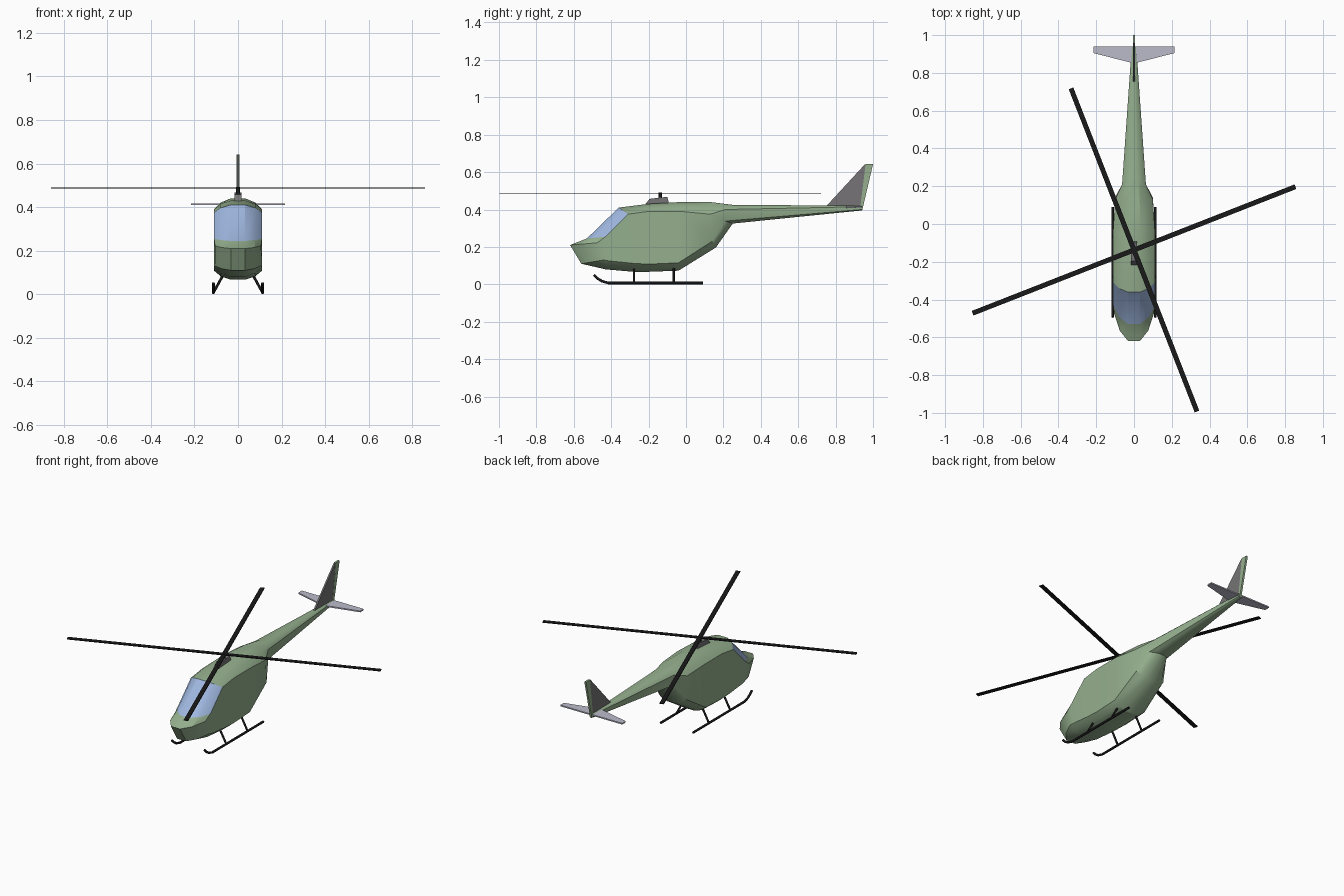
import bpy, bmesh, math
from mathutils import Vector, Matrix

if "Cube" in bpy.data.objects:
    bpy.data.objects.remove(bpy.data.objects["Cube"])


def material(name, rgb):
    m = bpy.data.materials.new(name)
    m.diffuse_color = (*rgb, 1)
    m.use_nodes = True
    m.node_tree.nodes["Principled BSDF"].inputs["Base Color"].default_value = m.diffuse_color
    return m


GREEN = material("body_green", (0.30, 0.43, 0.27))
GLASS = material("glass_blue", (0.35, 0.48, 0.75))
BLACK = material("black", (0.01, 0.01, 0.01))
DARK = material("dark_grey", (0.18, 0.175, 0.18))
PALE = material("pale_grey", (0.50, 0.50, 0.60))


def add_mesh(name, bm, *mats):
    bmesh.ops.recalc_face_normals(bm, faces=bm.faces[:])
    me = bpy.data.meshes.new(name)
    bm.to_mesh(me)
    bm.free()
    for m in mats:
        me.materials.append(m)
    ob = bpy.data.objects.new(name, me)
    bpy.context.collection.objects.link(ob)
    return ob


def plate(name, points, direction, mat):
    """Extrude a flat outline by a direction vector, centred on the outline."""
    bm = bmesh.new()
    d = Vector(direction)
    face = bm.faces.new([bm.verts.new(Vector(p) - d / 2) for p in points])
    new = bmesh.ops.extrude_face_region(bm, geom=[face])["geom"]
    bmesh.ops.translate(bm, vec=d, verts=[v for v in new if isinstance(v, bmesh.types.BMVert)])
    return add_mesh(name, bm, mat)


def side_plate(name, yz, thickness, mat):
    return plate(name, [(0, y, z) for y, z in yz], (thickness, 0, 0), mat)


def tube(name, points, radius, mat):
    cu = bpy.data.curves.new(name, "CURVE")
    cu.dimensions = "3D"
    cu.bevel_depth = radius
    cu.bevel_resolution = 2
    cu.use_fill_caps = True
    sp = cu.splines.new("POLY")
    sp.points.add(len(points) - 1)
    for pt, co in zip(sp.points, points):
        pt.co = (*co, 1)
    cu.materials.append(mat)
    ob = bpy.data.objects.new(name, cu)
    bpy.context.collection.objects.link(ob)
    return ob


# Fuselage stations: half width, then (y, z) of roof, shoulder, sill, belly
STATIONS = [
    (.105, (-.62, .21), (-.475, .222), (-.44, .13), (-.56, .11)),
    (.11, (-.53, .245), (-.43, .255), (-.41, .125), (-.43, .08)),
    (.11, (-.36, .41), (-.31, .375), (-.28, .112), (-.28, .067)),
    (.11, (-.20, .43), (-.20, .39), (-.20, .108), (-.20, .067)),
    (.11, (-.03, .44), (-.03, .39), (-.04, .115), (-.04, .073)),
    (.10, (.13, .44), (.13, .375), (.14, .23), (.16, .197)),
    (.063, (.25, .425), (.21, .40), (.21, .338), (.25, .325)),
    (.012, (.94, .42), (.94, .415), (.94, .40), (.94, .395)),
]


def ring(w, roof, shoulder, sill, belly):
    roof, shoulder, sill, belly = map(Vector, (roof, shoulder, sill, belly))
    half = [(.3, roof), (.72, roof.lerp(shoulder, .38)), (1, shoulder),
            (1, sill), (.72, belly.lerp(sill, .38)), (.3, belly)]
    right = [(w * f, p.x, p.y) for f, p in half]
    return right + [(-x, y, z) for x, y, z in reversed(right)]


# Body loft with the windscreen as a glazed strip
bm = bmesh.new()
rings = [[bm.verts.new(p) for p in ring(*s)] for s in STATIONS]
for i, (a, b) in enumerate(zip(rings, rings[1:])):
    for j in range(12):
        k = (j + 1) % 12
        f = bm.faces.new((a[j], a[k], b[k], b[j]))
        if i == 1 and j in (0, 1, 9, 10, 11):
            f.material_index = 1
n = rings[0]
for quad in ((0, 5, 6, 11), (0, 1, 4, 5), (1, 2, 3, 4), (11, 10, 7, 6), (10, 9, 8, 7)):
    bm.faces.new([n[q] for q in quad])
bm.faces.new(rings[-1])
body = add_mesh("fuselage", bm, GREEN, GLASS)
bpy.context.view_layer.objects.active = body
body.select_set(True)
bpy.ops.object.shade_smooth_by_angle(angle=math.radians(25))

# Tail fin, rudder and stabiliser
side_plate("tail_fin", [(.75, .418), (.935, .41), (.962, .64), (.955, .64)], .010, DARK)
side_plate("rudder", [(.93, .40), (.942, .395), (1.0, .642), (.96, .642)], .012, GREEN)
plate("stabilizer", [(-.215, .94, .413), (-.215, .905, .413), (0, .85, .413),
                     (.215, .905, .413), (.215, .94, .413)], (0, 0, .008), PALE)

# Rotor cowl, mast and two crossing blade pairs
side_plate("rotor_cowl", [(-.22, .425), (-.195, .457), (-.10, .468), (-.09, .43)], .03, DARK)
HUB_Y = -.1375
tube("rotor_mast", [(0, HUB_Y, .44), (0, HUB_Y, .492)], .009, BLACK)
for label, angle in (("first", 21.4), ("second", 111.3)):
    bm = bmesh.new()
    m = Matrix.Translation((0, HUB_Y, .487)) @ Matrix.Rotation(math.radians(angle), 4, "Z")
    bmesh.ops.create_cube(bm, size=1, matrix=m @ Matrix.Diagonal((1.836, .026, .005, 1)))
    add_mesh(label + "_rotor_blades", bm, BLACK)

# Landing skids with two struts each
for label, s in (("right", 1), ("left", -1)):
    path = [(-.492, .05), (-.475, .033), (-.45, .017), (-.415, .007), (.09, .007)]
    tube(label + "_skid", [(s * .113, y, z) for y, z in path], .007, BLACK)
    for pos, y in (("front", -.278), ("rear", -.066)):
        tube(f"{label}_{pos}_strut", [(s * .113, y, .007), (s * .062, y, .10)], .006, BLACK)
